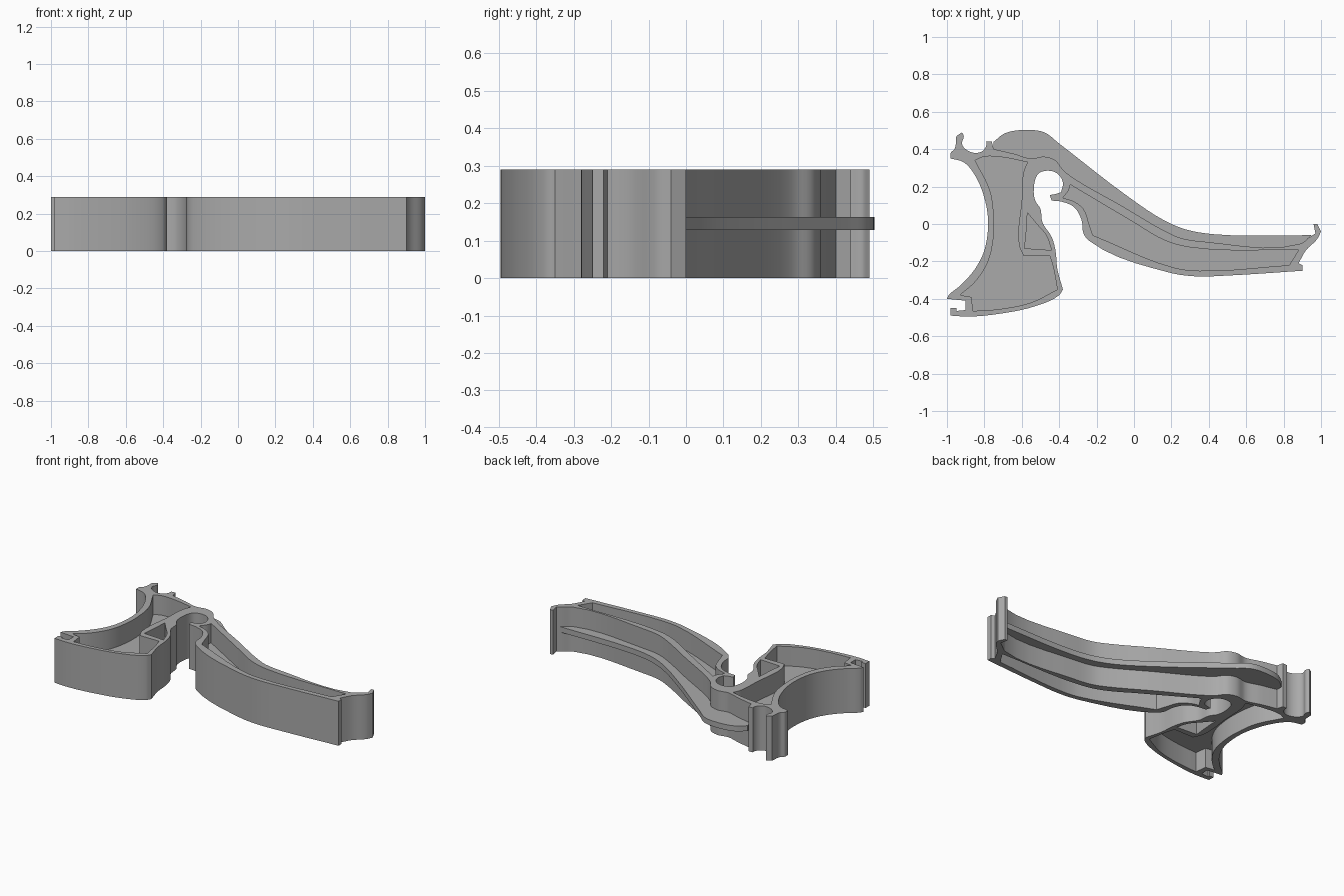
import bpy
import bmesh
import math
from mathutils import Vector
from mathutils.geometry import interpolate_bezier

HEIGHT = 0.29
WEB_LOW, WEB_HIGH = 0.128, 0.163
SHARP_TURN = math.radians(48)

default_cube = bpy.data.objects.get("Cube")
if default_cube:
    bpy.data.objects.remove(default_cube, do_unlink=True)

plastic = bpy.data.materials.new("plain_grey")
plastic.use_nodes = True
plastic.diffuse_color = (0.4, 0.4, 0.4, 1)
plastic.node_tree.nodes["Principled BSDF"].inputs["Base Color"].default_value = plastic.diffuse_color


def rounded(outline, steps=5):
    """Closed smooth path through the points, keeping abrupt turns as corners."""
    points = [Vector((x, y, 0)) for x, y in outline]
    count = len(points)

    def tangent(i, segment):
        before = points[i] - points[i - 1]
        after = points[(i + 1) % count] - points[i]
        if before.angle(after) > SHARP_TURN:
            return segment
        return (before.normalized() + after.normalized()).normalized() * segment.length

    path = []
    for i in range(count):
        j = (i + 1) % count
        segment = points[j] - points[i]
        start = points[i] + tangent(i, segment) / 3
        end = points[j] - tangent(j, segment) / 3
        path += interpolate_bezier(points[i], start, end, points[j], steps + 1)[:-1]
    return path


def extrude_outlines(name, outlines, low, high):
    """Solid of constant section; outlines inside the first one become holes."""
    curve = bpy.data.curves.new(name + "_profile", "CURVE")
    curve.dimensions = "2D"
    curve.fill_mode = "BOTH"
    curve.extrude = (high - low) / 2
    for outline in outlines:
        path = rounded(outline)
        spline = curve.splines.new("POLY")
        spline.points.add(len(path) - 1)
        for point, position in zip(spline.points, path):
            point.co = (*position, 1)
        spline.use_cyclic_u = True
    helper = bpy.data.objects.new(name + "_helper", curve)
    bpy.context.collection.objects.link(helper)
    graph = bpy.context.evaluated_depsgraph_get()
    mesh = bpy.data.meshes.new_from_object(helper.evaluated_get(graph))
    bpy.data.objects.remove(helper, do_unlink=True)

    # Weld the caps to the sides and lift the solid to its level
    bm = bmesh.new()
    bm.from_mesh(mesh)
    bmesh.ops.remove_doubles(bm, verts=bm.verts, dist=0.0001)
    bmesh.ops.translate(bm, verts=bm.verts, vec=(0, 0, (low + high) / 2))
    bmesh.ops.recalc_face_normals(bm, faces=bm.faces)
    bm.to_mesh(mesh)
    bm.free()
    mesh.name = name
    mesh.materials.clear()
    mesh.materials.append(plastic)
    part = bpy.data.objects.new(name, mesh)
    bpy.context.collection.objects.link(part)
    bpy.ops.object.select_all(action="DESELECT")
    part.select_set(True)
    bpy.context.view_layer.objects.active = part
    bpy.ops.object.shade_smooth_by_angle(angle=math.radians(30))
    return part


# Outer edge of the frame, section by section, clockwise from the upper clip
upper_clip = [(-.98, .35), (-.98, .38), (-.96, .4), (-.95, .47), (-.92, .49), (-.91, .47),
              (-.92, .43), (-.9, .4), (-.85, .38), (-.81, .39), (-.79, .42), (-.79, .44),
              (-.76, .44)]
back_wall = [(-.75, .4), (-.64, .375), (-.55, .35), (-.48, .36), (-.42, .34), (-.38, .29),
             (-.33, .25), (-.07, .1), (.17, -.04), (.25, -.075), (.38, -.095), (.89, -.105)]
end_hook = [(.94, -.07), (.97, -.05), (.96, 0), (.98, 0), (1, -.04), (.98, -.08),
            (.92, -.14), (.88, -.21), (.9, -.22), (.9, -.25)]
arm_underside = [(.51, -.275), (.33, -.28), (.19, -.26), (-.24, -.09), (-.27, -.05),
                 (-.28, .02), (-.32, .09), (-.39, .12), (-.44, .125), (-.45, .155)]
round_socket = [(-.42, .16), (-.39, .17), (-.38, .22), (-.41, .27), (-.46, .285),
                (-.51, .27), (-.53, .23), (-.53, .13)]
grip_side = [(-.5, .08), (-.49, .01), (-.44, -.07), (-.42, -.14), (-.41, -.24), (-.38, -.35),
             (-.4, -.38), (-.53, -.44), (-.72, -.48), (-.88, -.495)]
lower_clip = [(-.98, -.49), (-.98, -.45), (-.95, -.45), (-.95, -.465), (-.9, -.46),
              (-.9, -.41), (-1, -.4), (-.99, -.38)]
hollow_side = [(-.93, -.33), (-.85, -.24), (-.8, -.14), (-.78, .01), (-.8, .14),
               (-.85, .26), (-.91, .33)]
frame_edge = (upper_clip + back_wall + end_hook + arm_underside + round_socket
              + grip_side + lower_clip + hollow_side)

# Pockets inside the frame
grip_pocket = [(-.85, .34), (-.8, .36), (-.69, .355), (-.57, .33), (-.59, .28), (-.6, .13),
               (-.615, -.11), (-.59, -.17), (-.45, -.17), (-.43, -.24), (-.41, -.35),
               (-.55, -.42), (-.72, -.455), (-.86, -.465), (-.87, -.39), (-.93, -.38),
               (-.85, -.31), (-.78, -.2), (-.75, -.06), (-.75, .05), (-.77, .18)]
small_pocket = [(-.57, .06), (-.52, 0), (-.47, -.06), (-.44, -.14), (-.585, -.13), (-.575, -.03)]
arm_pocket = [(-.34, .21), (-.02, .02), (.17, -.09), (.3, -.125), (.88, -.14), (.83, -.22),
              (.35, -.25), (.22, -.235), (-.22, -.06), (-.24, 0), (-.27, .08), (-.32, .12),
              (-.38, .14), (-.35, .18)]
pockets = {"grip_web": grip_pocket, "small_web": small_pocket, "arm_web": arm_pocket}

# Tall walls, then the thin web closing each pocket at mid height
extrude_outlines("frame_walls", [frame_edge, *pockets.values()], 0, HEIGHT)
for web_name, pocket in pockets.items():
    extrude_outlines(web_name, [pocket], WEB_LOW, WEB_HIGH)

# Thin fin running along the outside of the back wall
fin_edge = [(-.75, .44), (-.69, .485), (-.58, .503), (-.48, .49), (-.4, .43), (-.05, .16),
            (.16, .02), (.28, -.03), (.43, -.055), (.95, -.06)]
extrude_outlines("back_fin", [fin_edge + back_wall[::-1]], WEB_LOW, WEB_HIGH)
